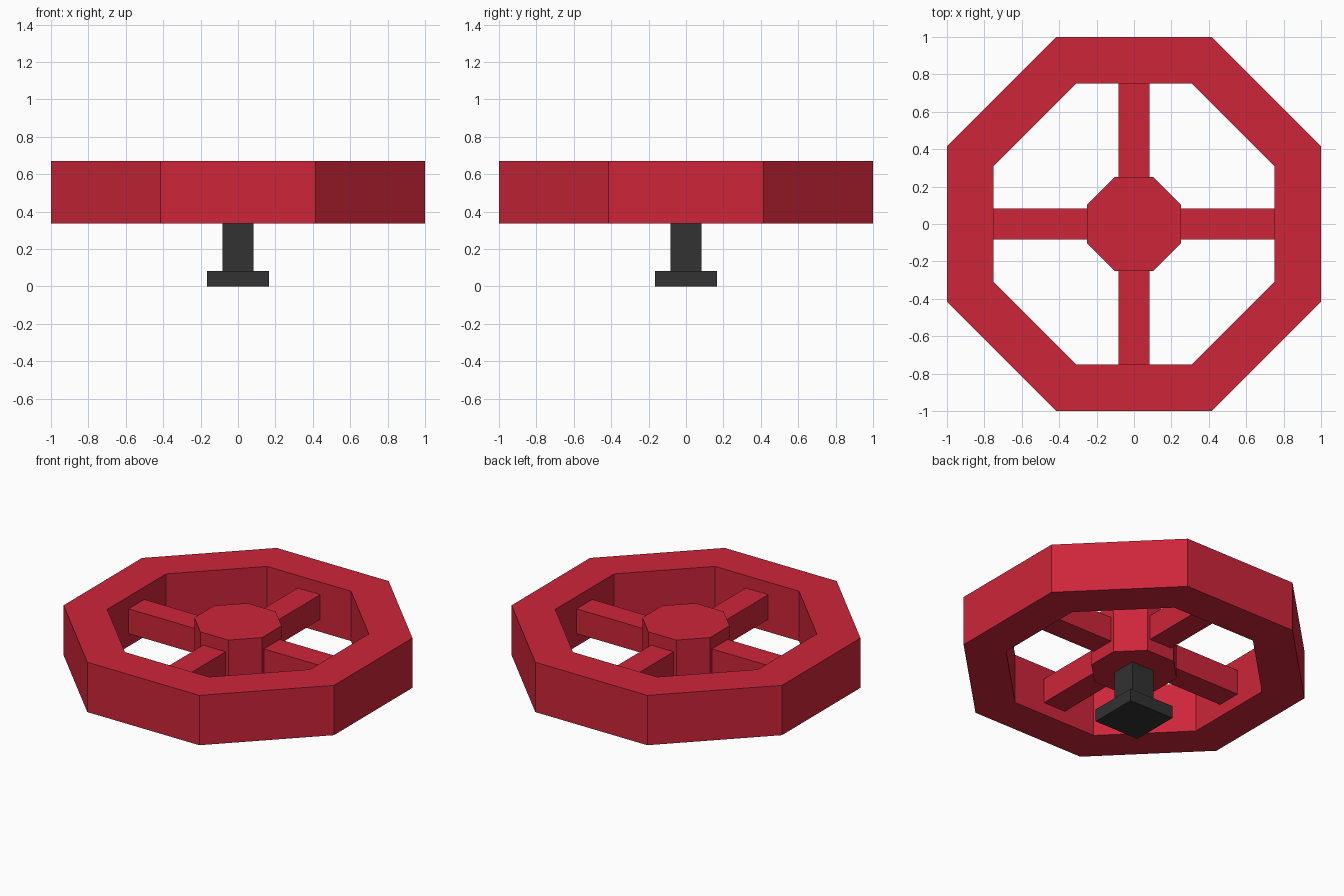
import bpy, bmesh, math

if "Cube" in bpy.data.objects:
    bpy.data.objects.remove(bpy.data.objects["Cube"])


def make_material(name, rgb):
    m = bpy.data.materials.new(name)
    m.diffuse_color = (*rgb, 1.0)
    m.use_nodes = True
    m.node_tree.nodes["Principled BSDF"].inputs["Base Color"].default_value = m.diffuse_color
    return m


RED = make_material("valve red", (0.610, 0.0185, 0.041))
DARK = make_material("dark metal", (0.032, 0.032, 0.032))

Z0, Z1 = 0.337, 0.67          # wheel bottom and top
MID = (Z0 + Z1) / 2


def finish(name, bm, mat):
    bmesh.ops.recalc_face_normals(bm, faces=bm.faces)
    mesh = bpy.data.meshes.new(name)
    bm.to_mesh(mesh)
    bm.free()
    mesh.materials.append(mat)
    obj = bpy.data.objects.new(name, mesh)
    bpy.context.collection.objects.link(obj)
    return obj


def octagon(bm, apothem, z):
    r = apothem / math.cos(math.pi / 8)
    return [bm.verts.new((r * math.cos(math.pi / 8 + k * math.pi / 4),
                          r * math.sin(math.pi / 8 + k * math.pi / 4), z))
            for k in range(8)]


def bridge(bm, a, b):
    for i in range(len(a)):
        j = (i + 1) % len(a)
        bm.faces.new((a[i], a[j], b[j], b[i]))


def box(name, x, y, z, mat):
    bm = bmesh.new()
    bmesh.ops.create_cube(bm, size=1)
    for v in bm.verts:
        for i, (lo, hi) in enumerate((x, y, z)):
            v.co[i] = hi if v.co[i] > 0 else lo
    return finish(name, bm, mat)


# Octagonal rim
bm = bmesh.new()
loops = [octagon(bm, a, z) for a, z in ((1, Z0), (1, Z1), (0.75, Z1), (0.75, Z0))]
for i in range(4):
    bridge(bm, loops[i], loops[(i + 1) % 4])
finish("rim", bm, RED)

# Octagonal hub
bm = bmesh.new()
low, high = octagon(bm, 0.25, Z0), octagon(bm, 0.25, Z1)
bridge(bm, low, high)
bm.faces.new(low)
bm.faces.new(high)
finish("hub", bm, RED)

# Four spokes, each turned a quarter
W = 0.083
for k in range(4):
    spoke = box(f"spoke_{k + 1}", (0.25, 0.75), (-W, W), (MID - W, MID + W), RED)
    spoke.rotation_euler.z = k * math.pi / 2

# Square stem and foot plate
box("stem", (-W, W), (-W, W), (0.083, Z0), DARK)
box("foot", (-0.165, 0.165), (-0.165, 0.165), (0, 0.083), DARK)
